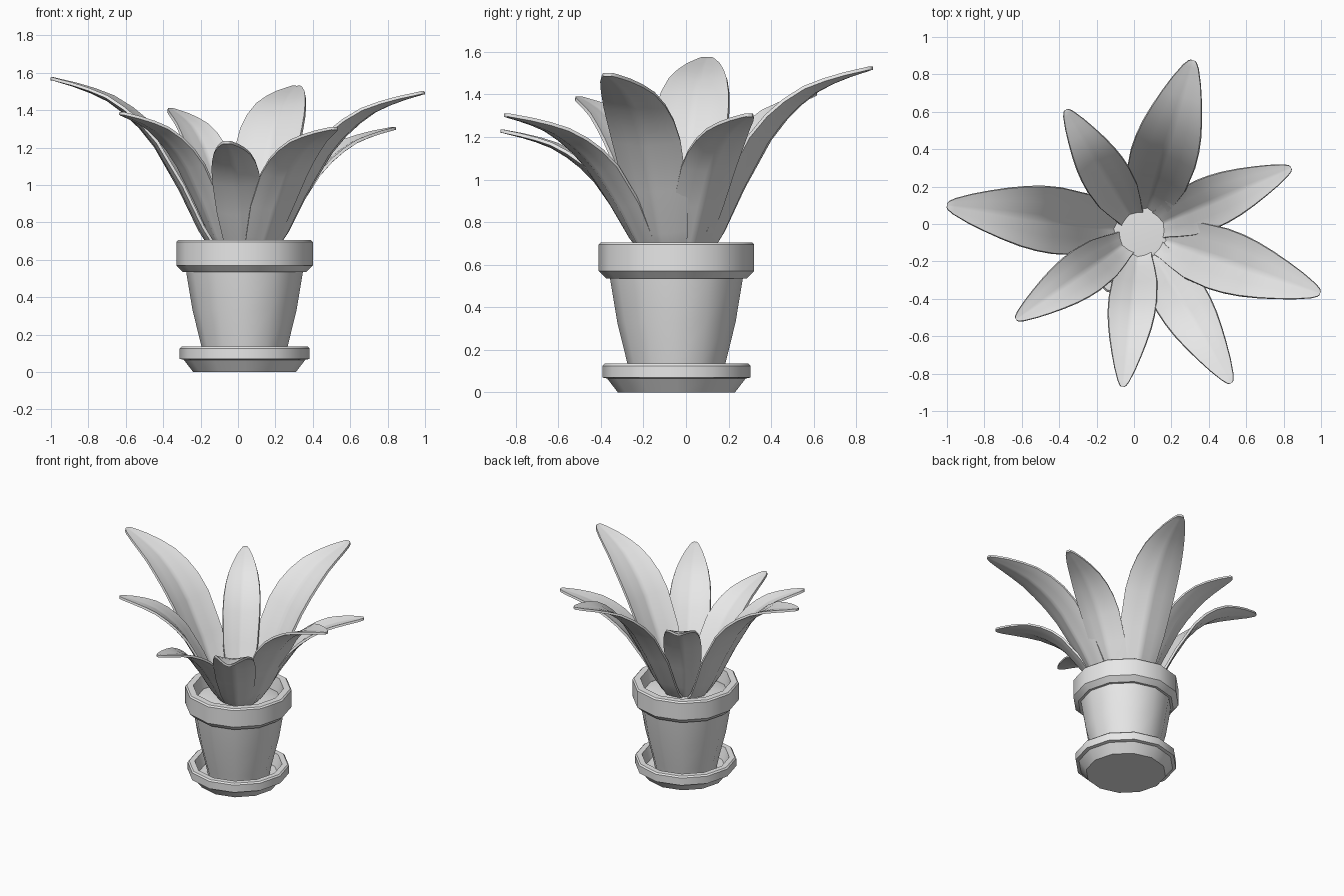
import bpy
import bmesh
import math
from mathutils import Vector

cube = bpy.data.objects.get("Cube")
if cube:
    bpy.data.objects.remove(cube, do_unlink=True)

CENTRE = Vector((0.035, -0.045, 0))
SIDES = 12

grey = bpy.data.materials.new("plain_grey")
grey.use_nodes = True
colour = (0.8, 0.8, 0.8, 1)
grey.diffuse_color = colour
grey.node_tree.nodes["Principled BSDF"].inputs["Base Color"].default_value = colour


def finish(name, bm, angle):
    """Turn a bmesh into a smooth object with sharp creases."""
    bmesh.ops.recalc_face_normals(bm, faces=bm.faces)
    mesh = bpy.data.meshes.new(name)
    bm.to_mesh(mesh)
    bm.free()
    for poly in mesh.polygons:
        poly.use_smooth = True
    mesh.set_sharp_from_angle(angle=math.radians(angle))
    mesh.materials.append(grey)
    obj = bpy.data.objects.new(name, mesh)
    bpy.context.collection.objects.link(obj)
    return obj


def lathe(name, profile):
    """Revolve (radius, height) points and cap both ends."""
    bm = bmesh.new()
    rings = []
    for r, z in profile:
        ring = []
        for i in range(SIDES):
            a = math.tau * i / SIDES
            ring.append(bm.verts.new(CENTRE + Vector((r * math.cos(a), r * math.sin(a), z))))
        rings.append(ring)
    for low, high in zip(rings, rings[1:]):
        for i in range(SIDES):
            j = (i + 1) % SIDES
            bm.faces.new((low[i], low[j], high[j], high[i]))
    bm.faces.new(rings[0])
    bm.faces.new(rings[-1])
    return finish(name, bm, 35)


# Saucer, pot with thick rim, and soil
lathe("saucer", [(0.275, 0), (0.325, 0.065), (0.348, 0.07), (0.348, 0.125),
                 (0.338, 0.135), (0.3, 0.135), (0.275, 0.05)])
lathe("pot", [(0.21, 0.04), (0.23, 0.135), (0.278, 0.33), (0.312, 0.535),
              (0.33, 0.535), (0.365, 0.57), (0.365, 0.695), (0.355, 0.705),
              (0.31, 0.705), (0.29, 0.6)])
lathe("soil", [(0.295, 0.58), (0.295, 0.61), (0.24, 0.63), (0.12, 0.64)])

# Leaf stations: share of reach, share of rise, share of width
STATIONS = [(0.1, 0, 0.5), (0.16, 0.07, 0.58), (0.22, 0.17, 0.72),
            (0.32, 0.39, 0.92), (0.45, 0.63, 1), (0.53, 0.735, 0.98),
            (0.61, 0.815, 0.91), (0.7, 0.885, 0.78), (0.79, 0.93, 0.62),
            (0.88, 0.965, 0.44), (0.96, 0.99, 0.24), (0.99, 1, 0.13), (1, 1, 0.06)]
# Cross-section: sideways share of half width, share of the edge lift
SECTION = [(-1, 1), (-0.8, 0.66), (-0.5, 0.28), (-0.12, 0), (0, -0.16),
           (0.12, 0), (0.5, 0.28), (0.8, 0.66), (1, 1)]
BASE_Z = 0.6


def leaf(name, tip, width):
    """Arching blade, channelled at its base and flatter toward the tip."""
    tip = Vector(tip)
    out = Vector((tip.x - CENTRE.x, tip.y - CENTRE.y, 0))
    reach = out.length
    out.normalize()
    side = Vector((-out.y, out.x, 0))
    up = Vector((0, 0, 1))
    spine = [CENTRE + out * reach * d + up * (BASE_Z + h * (tip.z - BASE_Z))
             for d, h, w in STATIONS]
    bm = bmesh.new()
    rows = []
    for i, point in enumerate(spine):
        tangent = spine[min(i + 1, len(spine) - 1)] - spine[max(i - 1, 0)]
        normal = tangent.normalized().cross(side)
        if normal.z < 0:
            normal.negate()
        d, _, w = STATIONS[i]
        half = width * w / 2
        lift = half * (0.05 + 0.28 * (1 - d))
        rows.append([bm.verts.new(point + side * u * half + normal * v * lift)
                     for u, v in SECTION])
    for a, b in zip(rows, rows[1:]):
        for i in range(len(SECTION) - 1):
            bm.faces.new((a[i], a[i + 1], b[i + 1], b[i]))
    bmesh.ops.recalc_face_normals(bm, faces=bm.faces)
    bmesh.ops.solidify(bm, geom=bm.faces[:], thickness=0.016)
    return finish(name, bm, 50)


# Eight leaves around the pot
leaf("leaf_back_right", (-0.365, 0.61, 1.41), 0.25)
leaf("leaf_back", (0.315, 0.875, 1.53), 0.35)
leaf("leaf_left_back", (0.84, 0.3, 1.31), 0.27)
leaf("leaf_left", (0.995, -0.37, 1.5), 0.33)
leaf("leaf_front_left", (0.52, -0.85, 1.31), 0.28)
leaf("leaf_front", (-0.06, -0.87, 1.235), 0.25)
leaf("leaf_front_right", (-0.63, -0.51, 1.39), 0.25)
leaf("leaf_right", (-1.0, 0.1, 1.575), 0.35)
